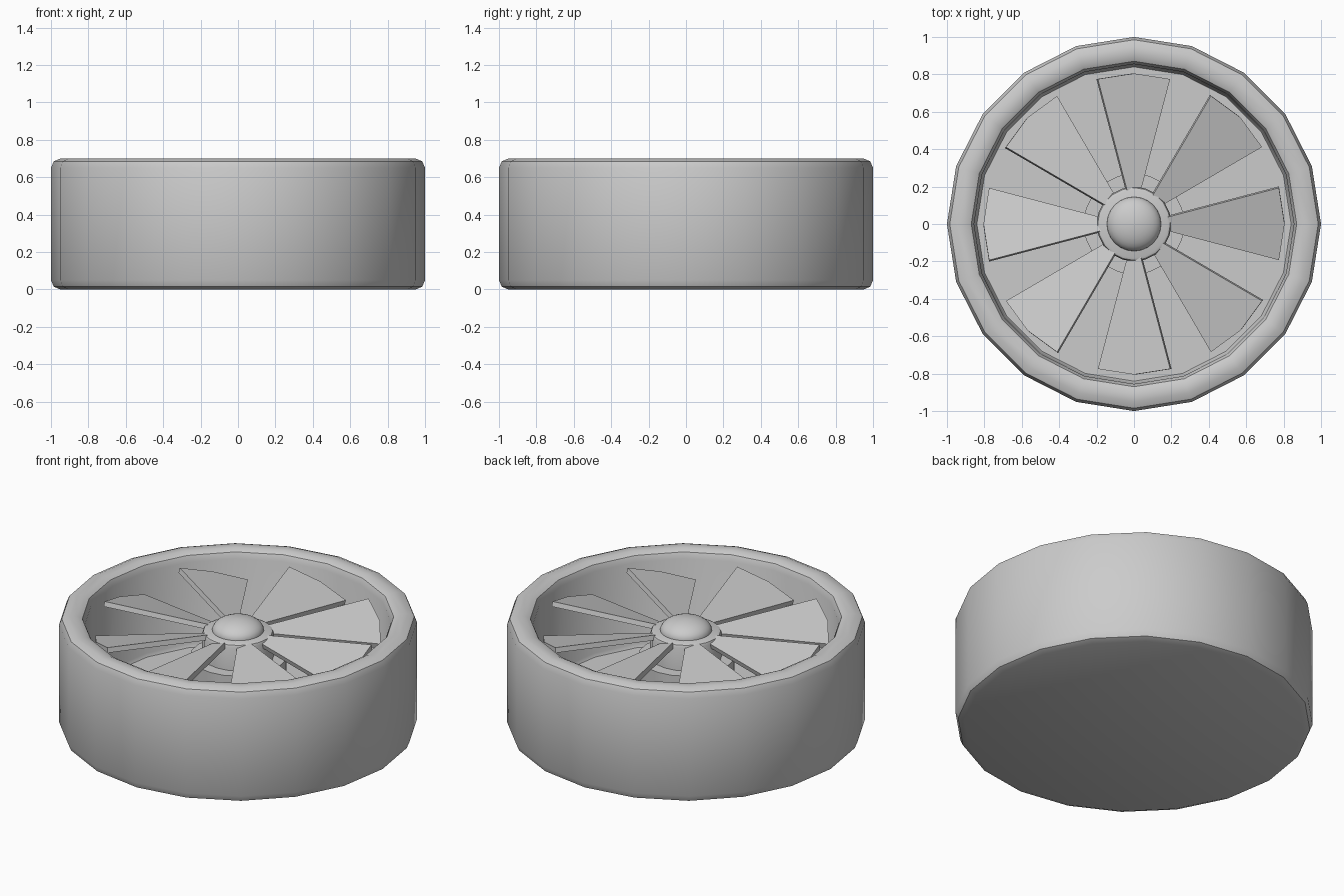
import bpy, bmesh
from math import cos, sin, pi, radians
from mathutils import Matrix

if "Cube" in bpy.data.objects:
    bpy.data.objects.remove(bpy.data.objects["Cube"])


def make_object(name, bm, smooth=30):
    bmesh.ops.recalc_face_normals(bm, faces=bm.faces)
    mesh = bpy.data.meshes.new(name)
    bm.to_mesh(mesh)
    bm.free()
    ob = bpy.data.objects.new(name, mesh)
    bpy.context.collection.objects.link(ob)
    if smooth:
        bpy.context.view_layer.objects.active = ob
        ob.select_set(True)
        bpy.ops.object.shade_smooth_by_angle(angle=radians(smooth))
        ob.select_set(False)
    return ob


def lathe(name, profile, sides):
    """Revolve a (radius, height) profile around z and cap both ends."""
    bm = bmesh.new()
    rings = [[bm.verts.new((r * cos(2 * pi * i / sides), r * sin(2 * pi * i / sides), z))
              for i in range(sides)] for r, z in profile]
    for a, b in zip(rings, rings[1:]):
        for i in range(sides):
            j = (i + 1) % sides
            bm.faces.new((a[i], a[j], b[j], b[i]))
    bm.faces.new(rings[0])
    bm.faces.new(rings[-1])
    return make_object(name, bm)


# Open round housing with rounded rim and a recessed floor
lathe("housing", [(0.95, 0), (0.985, 0.015), (1, 0.05), (1, 0.65), (0.985, 0.685),
                  (0.95, 0.7), (0.90, 0.7), (0.87, 0.685), (0.855, 0.65),
                  (0.85, 0.15), (0.84, 0.13)], 20)

# Motor body and hub in the middle
lathe("motor", [(0.27, 0.12), (0.27, 0.45)], 20)
lathe("hub", [(0.2, 0.4), (0.2, 0.59), (0.194, 0.604), (0.18, 0.61)], 20)

# Flattened hub cap
dome = [(0.145 * cos(a * pi / 16), 0.61 + 0.075 * sin(a * pi / 16)) for a in range(8)]
lathe("hub_cap", [(0.145, 0.58)] + dome + [(0.005, 0.685)], 24)

# Eight pitched wedge blades
outline = [(0.15, -0.03), (0.775, -0.2), (0.805, 0), (0.775, 0.2), (0.15, 0.03)]
for k in range(8):
    bm = bmesh.new()
    top = [bm.verts.new((x, y, 0)) for x, y in outline]
    low = [bm.verts.new((x, y, -0.03)) for x, y in outline]
    bm.faces.new(top)
    bm.faces.new(low)
    for i in range(5):
        j = (i + 1) % 5
        bm.faces.new((top[i], top[j], low[j], low[i]))
    pose = (Matrix.Rotation(k * pi / 4, 4, 'Z') @ Matrix.Translation((0, 0, 0.6))
            @ Matrix.Rotation(radians(15), 4, 'X'))
    bm.transform(pose)
    make_object(f"blade_{k + 1}", bm, smooth=None)
